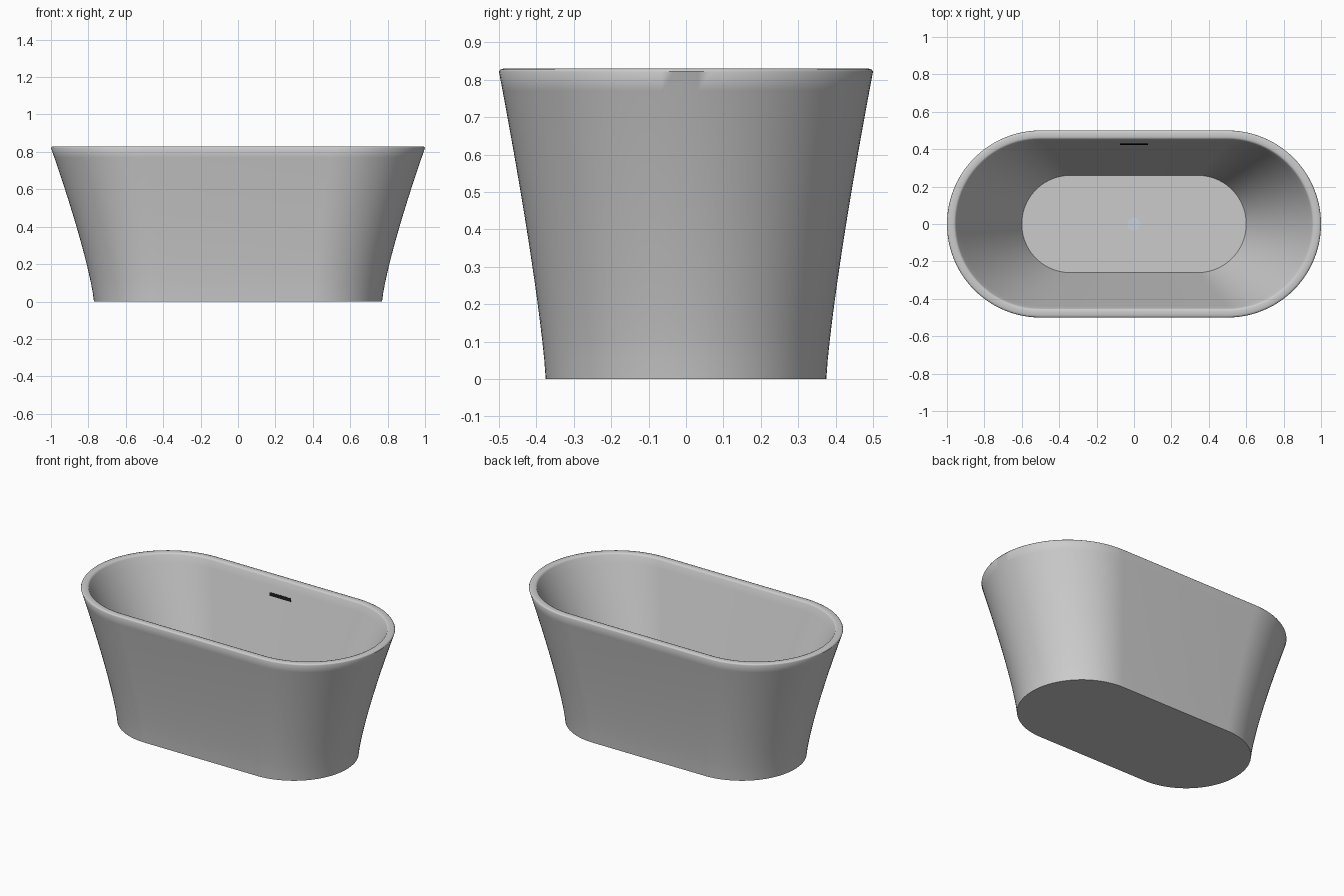
import bpy, bmesh, math

if "Cube" in bpy.data.objects:
    bpy.data.objects.remove(bpy.data.objects["Cube"])

ARC = 48        # segments in each half-round end
STEPS = 16      # rings up each wall
HEIGHT, FLOOR = 0.83, 0.10


def stadium(bm, half_x, half_y, z):
    """Ring of vertices: two half circles joined by straight sides."""
    s = half_x - half_y
    ring = []
    for side in (1, -1):
        for i in range(ARC + 1):
            a = -math.pi / 2 + math.pi * i / ARC
            ring.append(bm.verts.new((side * (s + half_y * math.cos(a)),
                                      side * half_y * math.sin(a), z)))
    return ring


def wall(low, high, power):
    """Wall profile (half_x, half_y, z) flaring from low to high."""
    out = []
    for i in range(STEPS + 1):
        t = i / STEPS
        f = t ** power
        out.append((low[0] + (high[0] - low[0]) * f,
                    low[1] + (high[1] - low[1]) * f,
                    low[2] + (high[2] - low[2]) * t))
    return out


def color(ob, name, rgb):
    mat = bpy.data.materials.new(name)
    mat.diffuse_color = (*rgb, 1)
    mat.use_nodes = True
    mat.node_tree.nodes["Principled BSDF"].inputs["Base Color"].default_value = mat.diffuse_color
    ob.data.materials.append(mat)


def finish(bm, name):
    bmesh.ops.recalc_face_normals(bm, faces=bm.faces)
    me = bpy.data.meshes.new(name)
    bm.to_mesh(me)
    bm.free()
    ob = bpy.data.objects.new(name, me)
    bpy.context.collection.objects.link(ob)
    bpy.ops.object.select_all(action='DESELECT')
    ob.select_set(True)
    bpy.context.view_layer.objects.active = ob
    bpy.ops.object.shade_smooth_by_angle(angle=math.radians(50))
    return ob


# Tub: outer wall, softened rim, inner wall, closed with base and floor
outer = wall((0.77, 0.375, 0), (1.0, 0.5, HEIGHT - 0.008), 1.25)
rim = [(1.0 - d, 0.5 - d, HEIGHT - dz)
       for d, dz in ((0.003, 0.003), (0.012, 0), (0.025, 0), (0.036, 0), (0.044, 0.003))]
inner = wall((0.60, 0.26, FLOOR), (0.952, 0.452, HEIGHT - 0.01), 1.0)
bm = bmesh.new()
rings = [stadium(bm, *p) for p in outer + rim + inner[::-1]]
n = len(rings[0])
for lo, hi in zip(rings, rings[1:]):
    for i in range(n):
        j = (i + 1) % n
        bm.faces.new((lo[i], lo[j], hi[j], hi[i]))
bm.faces.new(rings[0])
bm.faces.new(rings[-1])
finish(bm, "bathtub_shell")

# Drain disc in the middle of the floor
bm = bmesh.new()
bmesh.ops.create_cone(bm, cap_ends=True, segments=32, radius1=0.035, radius2=0.035, depth=0.008)
drain = finish(bm, "drain")
drain.location = (0, 0, FLOOR)
color(drain, "drain_metal", (0.6, 0.65, 0.7))

# Overflow slot lying on the back inner wall
slope = (0.452 - 0.26) / (HEIGHT - 0.01 - FLOOR)
slot_z = 0.73
bm = bmesh.new()
bmesh.ops.create_cube(bm, size=1)
bmesh.ops.scale(bm, vec=(0.15, 0.006, 0.02), verts=bm.verts)
slot = finish(bm, "overflow_slot")
slot.location = (0, 0.26 + slope * (slot_z - FLOOR), slot_z)
slot.rotation_euler.x = -math.atan(slope)
color(slot, "slot_black", (0.01, 0.01, 0.01))
